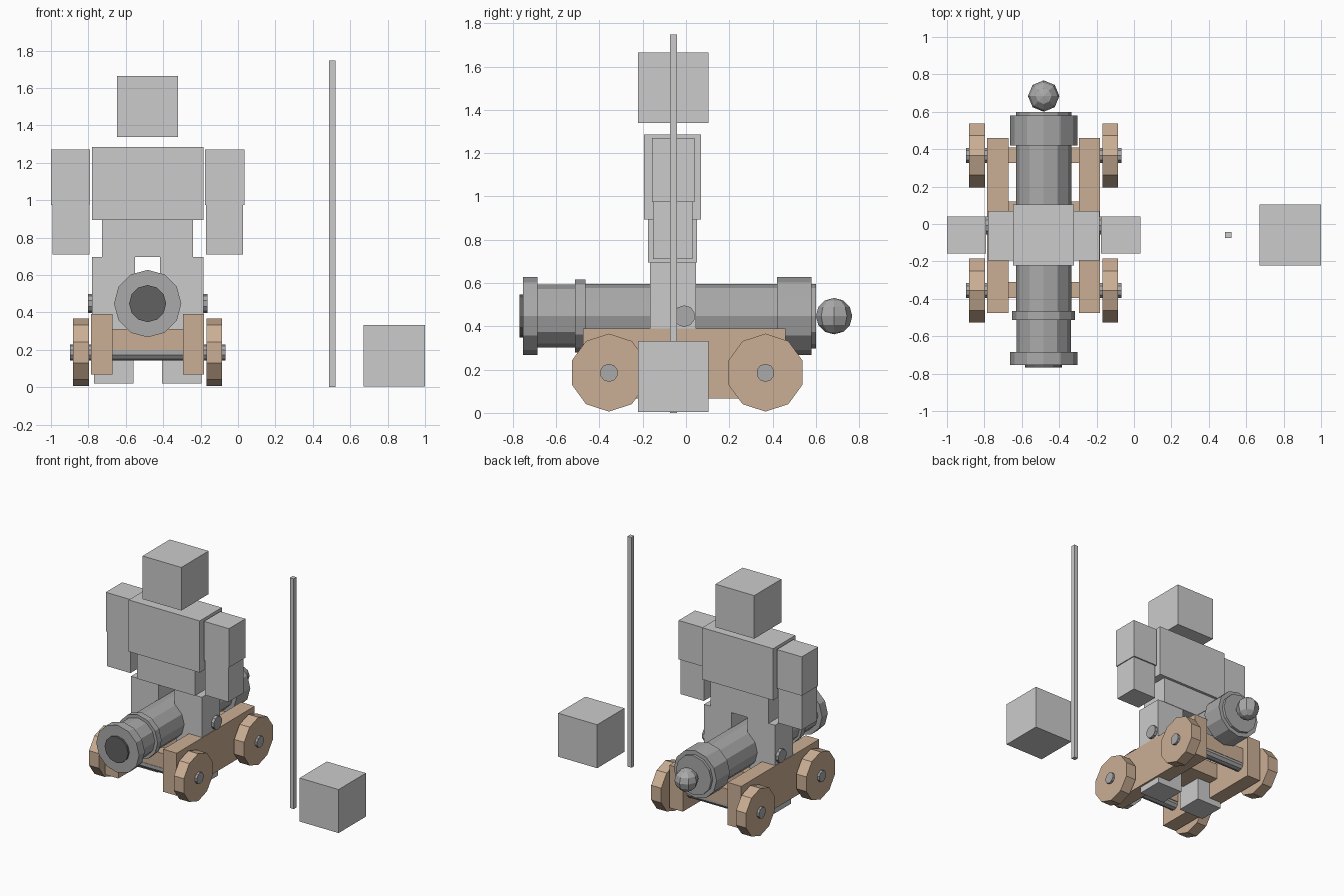
import bpy, bmesh, math
from mathutils import Matrix, Vector

if "Cube" in bpy.data.objects:
    bpy.data.objects.remove(bpy.data.objects["Cube"])

CX = -0.483   # centre line of the figure and the cannon


def material(name, rgb):
    m = bpy.data.materials.new(name)
    m.diffuse_color = (*rgb, 1)
    m.use_nodes = True
    m.node_tree.nodes["Principled BSDF"].inputs["Base Color"].default_value = m.diffuse_color
    return m


WOOD = material("wood", (0.60, 0.43, 0.30))
IRON = material("iron", (0.40, 0.40, 0.40))
DARK = material("dark_bore", (0.12, 0.12, 0.12))


def finish(name, bm, mat=None):
    bmesh.ops.recalc_face_normals(bm, faces=bm.faces)
    me = bpy.data.meshes.new(name)
    bm.to_mesh(me)
    bm.free()
    ob = bpy.data.objects.new(name, me)
    bpy.context.collection.objects.link(ob)
    if mat:
        me.materials.append(mat)
    return ob


def box(name, x, y, z, mat=None):
    lo, hi = Vector((x[0], y[0], z[0])), Vector((x[1], y[1], z[1]))
    bm = bmesh.new()
    bmesh.ops.create_cube(bm, size=1, matrix=Matrix.Translation((lo + hi) / 2)
                          @ Matrix.Diagonal((*(hi - lo), 1)))
    return finish(name, bm, mat)


def pair(name, near, far, y, z, mat=None):
    """Two boxes mirrored about the centre line, near/far measured from it."""
    for side, s in (("left", -1), ("right", 1)):
        xs = sorted((CX + s * near, CX + s * far))
        box(f"{side}_{name}", xs, y, z, mat)


def x_cylinder(name, x, y, z, r, n, mat):
    bm = bmesh.new()
    bmesh.ops.create_cone(bm, cap_ends=True, segments=n, radius1=r, radius2=r,
                          depth=x[1] - x[0],
                          matrix=Matrix.Translation(((x[0] + x[1]) / 2, y, z))
                          @ Matrix.Rotation(math.pi / 2, 4, 'Y')
                          @ Matrix.Rotation(math.pi / 2, 4, 'Z'))
    return finish(name, bm, mat)


def y_lathe(name, profile, z, n, mat):
    """Revolve (y, radius) points about the cannon axis, with flat end caps."""
    bm = bmesh.new()
    rings = [[bm.verts.new((CX + r * math.cos(2 * math.pi * i / n), y,
                            z + r * math.sin(2 * math.pi * i / n)))
              for i in range(n)] for y, r in profile]
    for a, b in zip(rings, rings[1:]):
        for i in range(n):
            j = (i + 1) % n
            bm.faces.new((a[i], a[j], b[j], b[i]))
    bm.faces.new(rings[0])
    bm.faces.new(rings[-1])
    return finish(name, bm, mat)


# Block figure
box("head", (CX - 0.163, CX + 0.163), (-0.222, 0.105), (1.338, 1.665))
box("chest", (CX - 0.298, CX + 0.298), (-0.195, 0.07), (0.893, 1.285))
box("waist", (CX - 0.243, CX + 0.243), (-0.175, 0.05), (0.695, 0.893))
pair("upper_arm", 0.307, 0.517, (-0.157, 0.04), (0.975, 1.27))
pair("forearm", 0.312, 0.51, (-0.153, 0.03), (0.71, 0.975))
pair("thigh", 0.067, 0.298, (-0.167, 0.047), (0.35, 0.695))
pair("shin", 0.077, 0.288, (-0.16, 0.04), (0.02, 0.35))

# Staff and loose block beside the figure
box("staff", (0.487, 0.52), (-0.075, -0.042), (0.0, 1.747))
box("loose_block", (0.672, 1.0), (-0.222, 0.105), (0.003, 0.333))

# Cannon barrel with its raised bands
AXIS = 0.447
y_lathe("barrel", [(-0.753, 0.18), (-0.685, 0.18), (-0.685, 0.145), (-0.513, 0.145),
                   (-0.513, 0.168), (-0.465, 0.168), (-0.465, 0.149), (0.42, 0.149),
                   (0.42, 0.18), (0.58, 0.18), (0.58, 0.149), (0.6, 0.149)],
        AXIS, 12, IRON)
y_lathe("bore", [(-0.768, 0.099), (-0.74, 0.099)], AXIS, 12, DARK)
x_cylinder("trunnion", (-0.803, -0.163), -0.008, AXIS, 0.05, 10, IRON)

# Round knob at the breech
bm = bmesh.new()
bmesh.ops.create_uvsphere(bm, u_segments=8, v_segments=6, radius=0.084,
                          matrix=Matrix.Translation((CX, 0.684, AXIS)))
finish("breech_knob", bm, IRON)

# Carriage: side panels, cross beams and bed
pair("carriage_side", 0.188, 0.302, (-0.476, 0.459), (0.067, 0.39), WOOD)
for name, y in (("front_beam", (-0.395, -0.31)), ("middle_beam", (-0.12, 0.12)),
                ("rear_beam", (0.325, 0.41))):
    box(name, (CX - 0.19, CX + 0.19), y, (0.19, 0.31), WOOD)

# Axles and ten-sided wheels
for end, y in (("front", -0.356), ("rear", 0.367)):
    x_cylinder(f"{end}_axle", (CX - 0.415, CX + 0.415), y, 0.185, 0.042, 10, IRON)
    for side, s in (("left", -1), ("right", 1)):
        xs = sorted((CX + s * 0.314, CX + s * 0.398))
        x_cylinder(f"{end}_{side}_wheel", xs, y, 0.186, 0.18, 10, WOOD)
